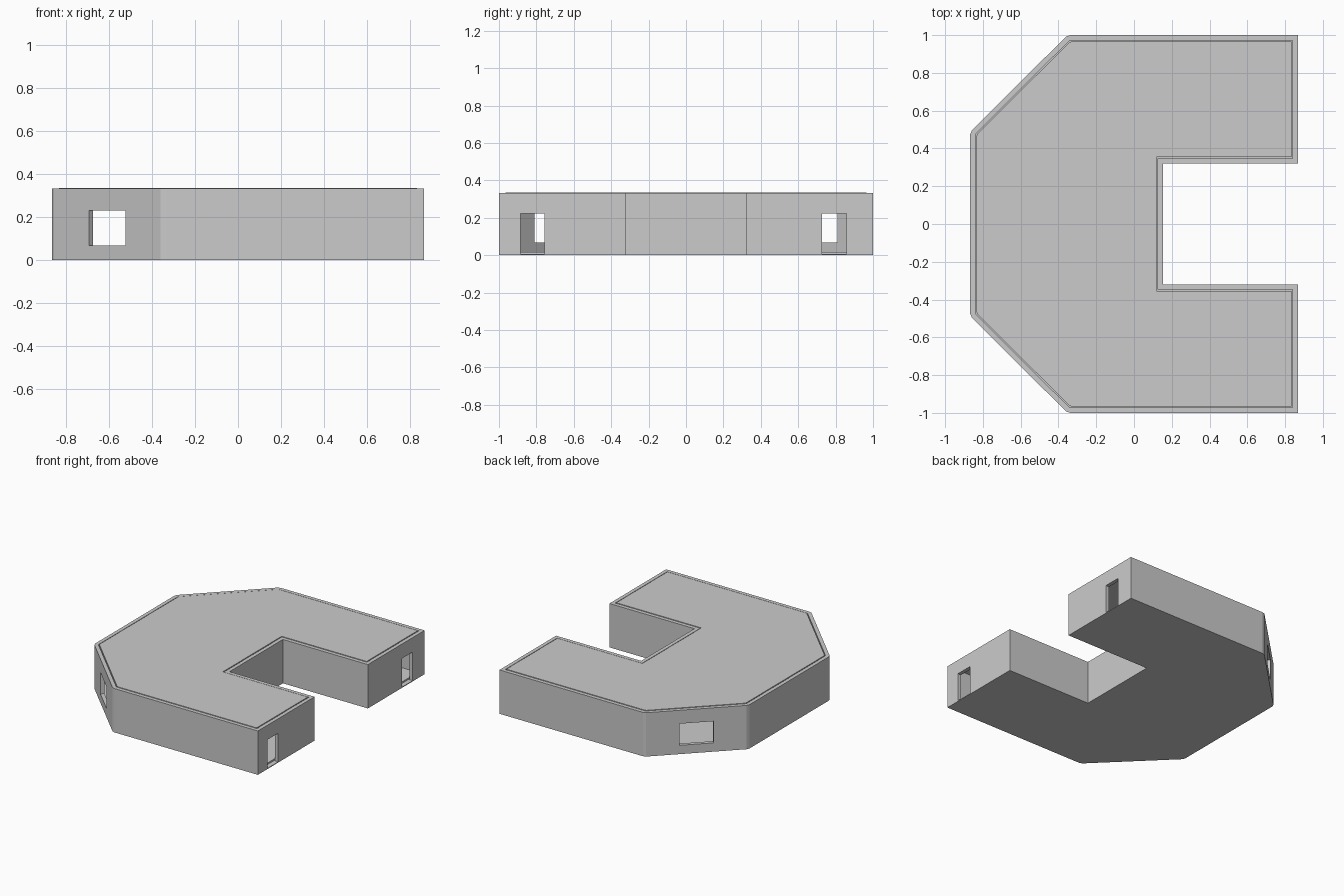
import bpy, bmesh, math
from mathutils import Vector, Matrix

if "Cube" in bpy.data.objects:
    bpy.data.objects.remove(bpy.data.objects["Cube"])

# Lower half of the plan, mirrored across y = 0 (counter-clockwise)
half = [(-0.867, -0.475), (-0.858, -0.497), (-0.36, -0.992), (-0.337, -1),
        (0.867, -1), (0.867, -0.32), (0.153, -0.32)]
plan = [Vector(p) for p in half + [(x, -y) for x, y in reversed(half)]]


def inset(pts, d):
    """Mitred inward offset of a closed outline."""
    out = []
    for i, p in enumerate(pts):
        a = (p - pts[i - 1]).normalized()
        b = (pts[(i + 1) % len(pts)] - p).normalized()
        na, nb = Vector((-a.y, a.x)), Vector((-b.y, b.x))
        out.append(p + (na + nb) * d / (1 + na.dot(nb)))
    return out


def finish(bm, name):
    bmesh.ops.recalc_face_normals(bm, faces=bm.faces)
    me = bpy.data.meshes.new(name)
    bm.to_mesh(me)
    bm.free()
    ob = bpy.data.objects.new(name, me)
    bpy.context.collection.objects.link(ob)
    return ob


def slab(name, pts, z0, z1):
    bm = bmesh.new()
    face = bm.faces.new([bm.verts.new((p.x, p.y, z0)) for p in pts])
    ext = bmesh.ops.extrude_face_region(bm, geom=[face], use_keep_orig=True)
    verts = [g for g in ext["geom"] if isinstance(g, bmesh.types.BMVert)]
    bmesh.ops.translate(bm, verts=verts, vec=(0, 0, z1 - z0))
    return finish(bm, name)


def wall_ring(name, outer, inner, z0, z1):
    bm = bmesh.new()
    loops = [[bm.verts.new((p.x, p.y, z)) for p in pts]
             for pts, z in ((outer, z0), (outer, z1), (inner, z1), (inner, z0))]
    n = len(outer)
    for k in range(4):
        a, b = loops[k], loops[(k + 1) % 4]
        for i in range(n):
            j = (i + 1) % n
            bm.faces.new((a[i], a[j], b[j], b[i]))
    return finish(bm, name)


def cut(target, loc, size, angle=0):
    """Box opening through a wall."""
    bm = bmesh.new()
    m = Matrix.Translation(loc) @ Matrix.Rotation(angle, 4, 'Z') @ Matrix.Diagonal((*size, 1))
    bmesh.ops.create_cube(bm, size=1, matrix=m)
    cutter = finish(bm, "opening_cutter")
    cutter.hide_render = True
    mod = target.modifiers.new("opening", 'BOOLEAN')
    mod.operation = 'DIFFERENCE'
    mod.solver = 'EXACT'
    mod.object = cutter
    bpy.context.view_layer.objects.active = target
    bpy.ops.object.modifier_apply(modifier=mod.name)
    bpy.data.objects.remove(cutter)


# Base, inner floor, walls and the loose-fitting roof panel
slab("base", plan, 0, 0.006)
slab("floor", inset(plan, 0.034), 0.006, 0.018)
walls = wall_ring("walls", plan, inset(plan, 0.028), 0.006, 0.333)
slab("roof", inset(plan, 0.034), 0.313, 0.335)

# Windows in the diagonal walls
for s in (-1, 1):
    cut(walls, (-0.61, s * 0.745, 0.149), (0.24, 0.12, 0.164), s * math.pi / 4)

# Doors in the wing ends
for y in (-0.821, 0.792):
    cut(walls, (0.853, y, 0.1125), (0.1, 0.13, 0.221))
